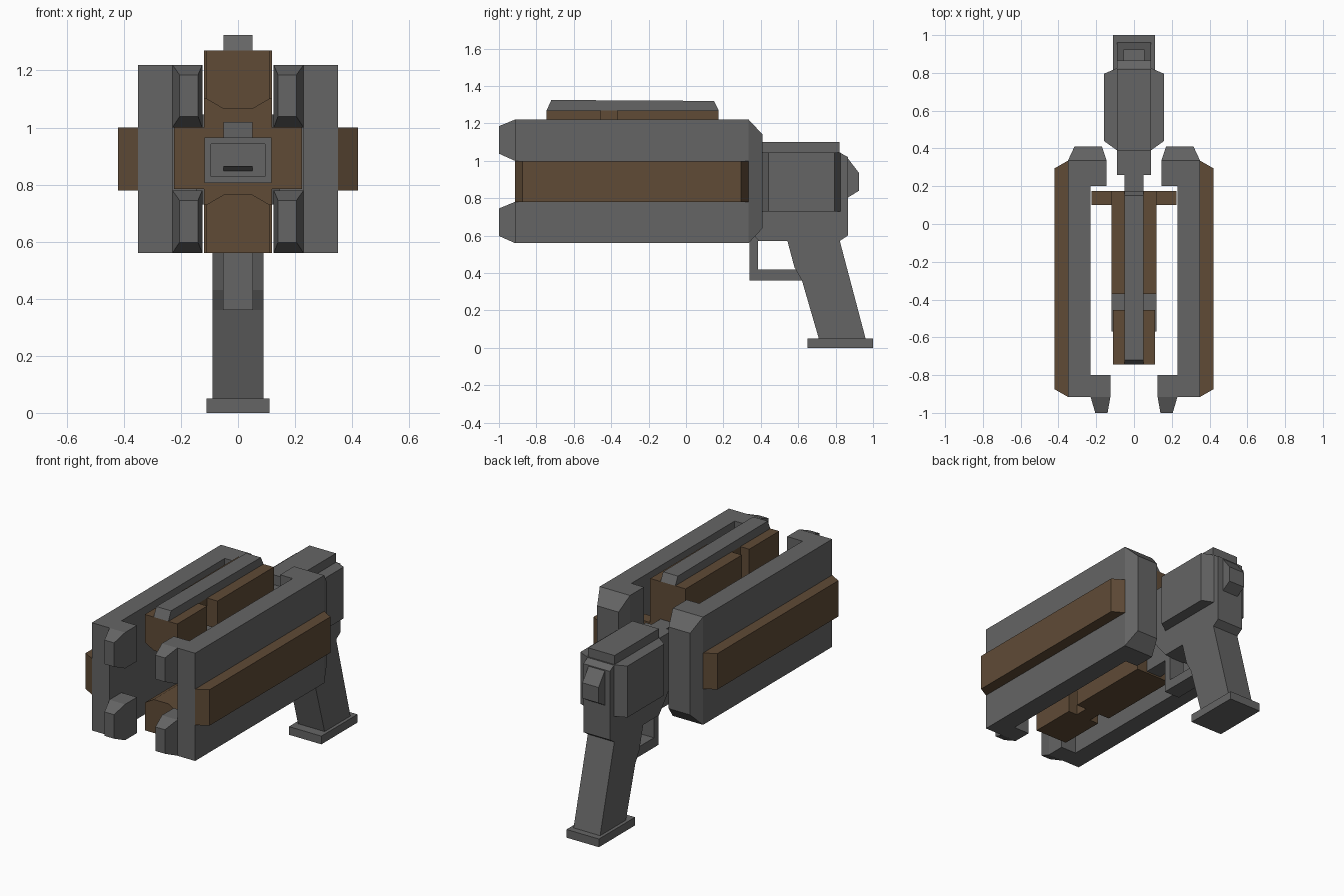
import bpy, bmesh
from mathutils import Vector

if "Cube" in bpy.data.objects:
    bpy.data.objects.remove(bpy.data.objects["Cube"])


def material(name, rgb):
    m = bpy.data.materials.new(name)
    m.diffuse_color = (*rgb, 1)
    m.use_nodes = True
    m.node_tree.nodes["Principled BSDF"].inputs["Base Color"].default_value = m.diffuse_color
    return m


GREY = material("dark_grey_metal", (0.13, 0.13, 0.13))
BROWN = material("brown_panel", (0.115, 0.07, 0.037))
MID_Z = 0.915  # height of the barrel axis


def finish(name, bm, mat):
    bmesh.ops.recalc_face_normals(bm, faces=bm.faces)
    me = bpy.data.meshes.new(name)
    bm.to_mesh(me)
    bm.free()
    me.materials.append(mat)
    ob = bpy.data.objects.new(name, me)
    bpy.context.collection.objects.link(ob)
    return ob


def loft(name, rings, mat):
    """Skin between point rings and cap both ends."""
    bm = bmesh.new()
    rows = [[bm.verts.new(p) for p in r] for r in rings]
    n = len(rows[0])
    for a, b in zip(rows, rows[1:]):
        for i in range(n):
            j = (i + 1) % n
            bm.faces.new((a[i], a[j], b[j], b[i]))
    bm.faces.new(rows[0])
    bm.faces.new(rows[-1])
    return finish(name, bm, mat)


def sections(name, secs, mat):
    """Rectangular sections along y: (y, x0, x1, z0, z1)."""
    return loft(name, [[(a, y, c), (b, y, c), (b, y, d), (a, y, d)]
                       for y, a, b, c, d in secs], mat)


def box(name, x, y, z, mat):
    return sections(name, [(y[0], *x, *z), (y[1], *x, *z)], mat)


def side_profile(name, pts, w, mat):
    """Profile in the y-z plane, extruded to +-w in x."""
    return loft(name, [[(x, y, z) for y, z in pts] for x in (-w, w)], mat)


def mirrored(ob, axis):
    """Add a copy mirrored over x = 0 or over the barrel axis height."""
    bm = bmesh.new()
    bm.from_mesh(ob.data)
    for v in bm.verts:
        if axis == "X":
            v.co.x = -v.co.x
        else:
            v.co.z = 2 * MID_Z - v.co.z
    return finish(ob.name + ("_left" if axis == "X" else "_lower"), bm, ob.data.materials[0])


# Side shells: long plate with a chamfered rear block turned inwards
shell = [
    box("side_plate", (0.23, 0.35), (-0.915, 0.20), (0.56, 1.22), GREY),
    sections("side_rear_block", [(0.20, 0.145, 0.35, 0.56, 1.22),
                                 (0.335, 0.145, 0.35, 0.56, 1.22),
                                 (0.41, 0.17, 0.315, 0.64, 1.14)], GREY),
    # Brown rail on the outside, bevelled at both ends
    loft("side_rail", [[(0.35, -0.915, z), (0.42, -0.875, z), (0.42, 0.295, z), (0.35, 0.335, z)]
                       for z in (0.78, 1.0)], BROWN),
]
# Front prongs
for label, z0, z1 in (("upper", 1.0, 1.22), ("lower", 0.56, 0.78)):
    shell.append(sections(label + "_prong", [(-0.80, 0.125, 0.23, z0, z1),
                                             (-0.915, 0.125, 0.23, z0, z1),
                                             (-1.0, 0.14, 0.205, z0 + 0.038, z1 - 0.035)], GREY))
for part in shell:
    mirrored(part, "X")

# Brown jaws above and below the barrel
jaw = [(-0.11, 1.27), (-0.11, 1.10), (-0.05, 1.065), (0.05, 1.065), (0.11, 1.10), (0.11, 1.27)]
jaws = [
    loft("front_jaw", [[(x, y, z) for x, z in jaw] for y in (-0.745, -0.455)], BROWN),
    box("rear_jaw", (-0.12, 0.12), (-0.37, 0.10), (1.10, 1.27), BROWN),
    box("jaw_core", (-0.05, 0.05), (-0.455, -0.37), (1.10, 1.27), BROWN),
    side_profile("barrel_rib", [(-0.55, 0.965), (-0.45, 1.02), (0.10, 1.02), (0.10, 0.965)],
                 0.05, GREY),
]
for part in jaws:
    mirrored(part, "Z")

# Cross-shaped bracket at the rear
box("bracket_post", (-0.12, 0.12), (0.10, 0.175), (0.56, 1.27), BROWN)
for s, label in ((1, "right"), (-1, "left")):
    box("bracket_arm_" + label, tuple(sorted((s * 0.12, s * 0.225))), (0.10, 0.175),
        (0.785, 1.0), BROWN)

# Top rail
side_profile("top_rail", [(-0.745, 1.27), (-0.72, 1.325), (0.15, 1.32), (0.175, 1.27)],
             0.05, GREY)

# Barrel with a sunken muzzle
barrel = box("barrel", (-0.118, 0.118), (-0.57, 0.10), (0.805, 0.965), GREY)
bm = bmesh.new()
bm.from_mesh(barrel.data)
muzzle = [f for f in bm.faces if f.normal.y < -0.9]
bmesh.ops.inset_individual(bm, faces=muzzle, thickness=0.032)
hole = bmesh.ops.extrude_face_region(bm, geom=muzzle)["geom"]
bmesh.ops.delete(bm, geom=muzzle, context="FACES")
bmesh.ops.translate(bm, vec=Vector((0, 0.05, 0)),
                    verts=[g for g in hole if isinstance(g, bmesh.types.BMVert)])
bm.to_mesh(barrel.data)
bm.free()

# Neck joining bracket to receiver
box("neck", (-0.05, 0.05), (0.175, 0.41), (0.57, 1.04), GREY)

# Receiver with stepped top and chamfered back
side_profile("receiver", [(0.26, 0.73), (0.39, 0.57), (0.82, 0.57), (0.865, 0.60),
                          (0.865, 1.02), (0.82, 1.045), (0.82, 1.10), (0.39, 1.10),
                          (0.39, 1.04), (0.26, 1.04)], 0.09, GREY)
cheek = [(0.09, 0.39), (0.16, 0.44), (0.16, 0.795), (0.09, 0.825)]
outline = cheek + [(-x, y) for x, y in reversed(cheek)]
loft("receiver_cheeks", [[(x, y, z) for x, y in outline] for z in (0.73, 1.045)], GREY)
sections("rear_knob", [(0.86, -0.055, 0.055, 0.80, 1.02), (0.925, -0.055, 0.055, 0.84, 0.935)],
         GREY)

# Grip with base plate
side_profile("grip", [(0.54, 0.58), (0.58, 0.43), (0.62, 0.36), (0.71, 0.05),
                      (0.96, 0.05), (0.82, 0.58)], 0.09, GREY)
box("grip_base", (-0.11, 0.11), (0.65, 1.0), (0.0, 0.05), GREY)

# Trigger guard
side_profile("trigger_guard", [(0.34, 0.58), (0.34, 0.36), (0.63, 0.36), (0.60, 0.42),
                               (0.385, 0.42), (0.385, 0.58)], 0.052, GREY)
